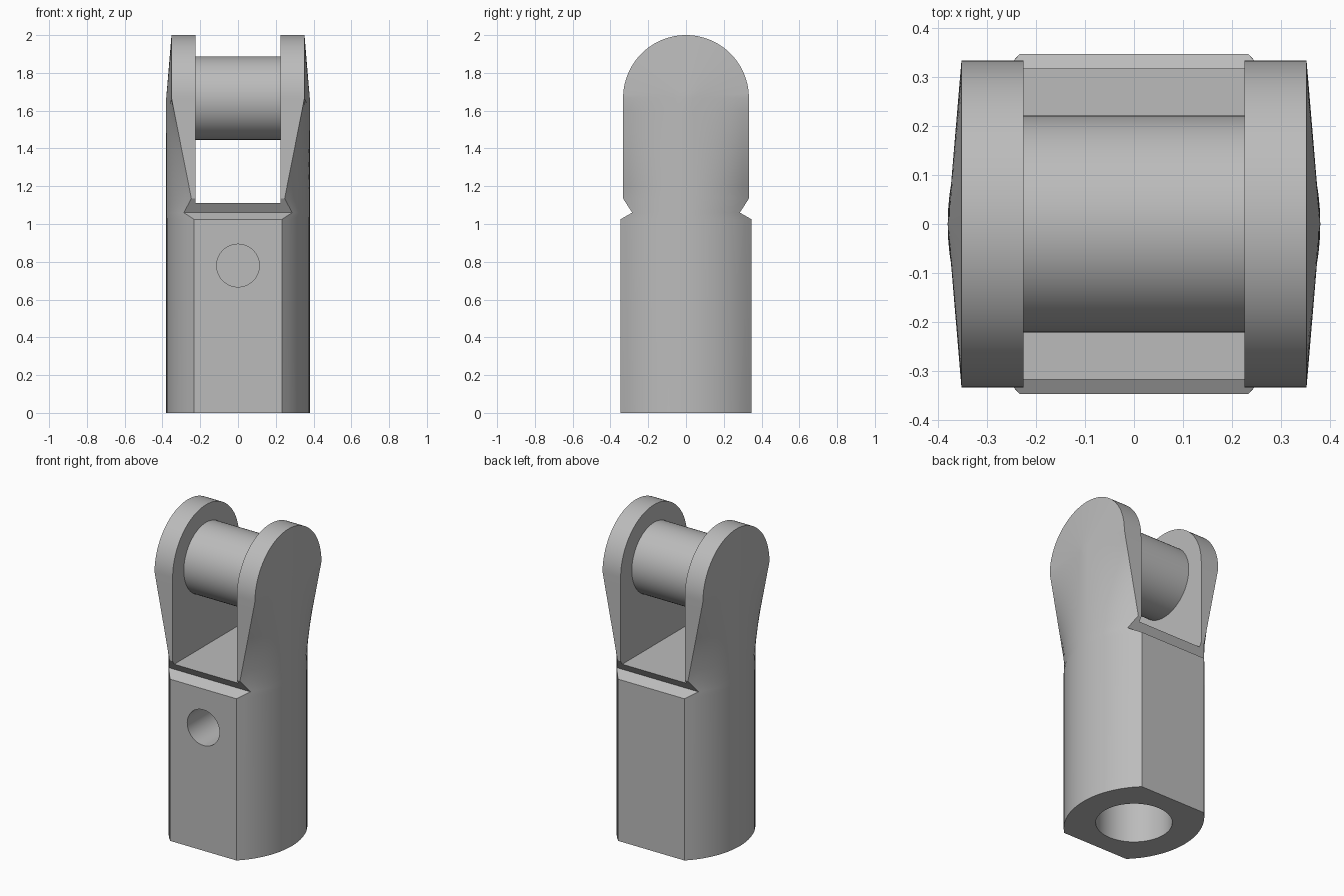
import bpy, bmesh
from math import sin, cos, pi, hypot, sqrt, radians

cube = bpy.data.objects.get("Cube")
if cube:
    bpy.data.objects.remove(cube, do_unlink=True)

steel = bpy.data.materials.new("plain grey")
steel.use_nodes = True
steel.diffuse_color = (0.5, 0.5, 0.5, 1)
steel.node_tree.nodes["Principled BSDF"].inputs["Base Color"].default_value = (0.5, 0.5, 0.5, 1)

PIN_Z, CHEEK_R, SHOULDER_Z = 1.667, 0.333, 1.135
BODY_Y, GROOVE_Y, GAP = 0.347, 0.285, 0.225
COLUMNS = 20


def finish(obj):
    """Colour the part and smooth its curved faces."""
    obj.data.materials.clear()
    obj.data.materials.append(steel)
    bpy.ops.object.select_all(action="DESELECT")
    obj.select_set(True)
    bpy.context.view_layer.objects.active = obj
    bpy.ops.object.shade_smooth_by_angle(angle=radians(25))


def cylinder(name, radius, depth, location, rotation=(0, 0, 0)):
    bpy.ops.mesh.primitive_cylinder_add(vertices=64, radius=radius, depth=depth,
                                        location=location, rotation=rotation)
    bpy.context.object.name = name
    return bpy.context.object


def cut(target, cutter):
    """Subtract the cutter, then delete it."""
    mod = target.modifiers.new("cut", "BOOLEAN")
    mod.operation, mod.solver, mod.object = "DIFFERENCE", "EXACT", cutter
    cutter.hide_render = True
    bpy.ops.object.select_all(action="DESELECT")
    target.select_set(True)
    bpy.context.view_layer.objects.active = target
    bpy.ops.object.modifier_apply(modifier=mod.name)
    bpy.data.objects.remove(cutter, do_unlink=True)


def arc_x(y):
    """Bulged side of the shank."""
    return sqrt(0.483 ** 2 - y * y) - 0.103


def cone_x(y, z):
    """Shallow cone on the outside of each cheek."""
    return 0.38 - 0.028 * hypot(y, z - PIN_Z) / CHEEK_R


# Levels of the fork: height, half width, blend from bulged side to cone
levels = [(0, BODY_Y, 0), (1.025, BODY_Y, 0), (1.06, GROOVE_Y, 0)]
for i in range(9):
    t = i / 8
    levels.append((SHOULDER_Z + (PIN_Z - SHOULDER_Z) * t, CHEEK_R, t))
for i in range(1, 29):
    a = pi / 2 * i / 28
    levels.append((PIN_Z + CHEEK_R * sin(a), CHEEK_R * cos(a), 1))

# Loft both bulged sides together into one closed solid
bm = bmesh.new()
rings = []
for z, half, blend in levels:
    side = []
    for j in range(COLUMNS + 1):
        y = half * (2 * j / COLUMNS - 1)
        # the blended zone meets the cone's straight rim at the pin height
        outer = cone_x(y, max(z, PIN_Z))
        side.append((arc_x(y) * (1 - blend) + outer * blend, y))
    outline = side + [(-x, y) for x, y in reversed(side)]
    rings.append([bm.verts.new((x, y, z)) for x, y in outline])
count = len(rings[0])
for low, high in zip(rings, rings[1:]):
    for j in range(count):
        k = (j + 1) % count
        bm.faces.new((low[j], low[k], high[k], high[j]))
bm.faces.new(list(reversed(rings[0])))
bmesh.ops.remove_doubles(bm, verts=bm.verts, dist=1e-5)
bmesh.ops.recalc_face_normals(bm, faces=bm.faces)
mesh = bpy.data.meshes.new("fork_body")
bm.to_mesh(mesh)
bm.free()
fork = bpy.data.objects.new("fork_body", mesh)
bpy.context.collection.objects.link(fork)

# Slot between the cheeks
bpy.ops.mesh.primitive_cube_add(size=1, location=(0, 0, 1.61))
slot = bpy.context.object
slot.scale = (2 * GAP, 1, 1)
cut(fork, slot)

# Bore in the bottom and blind hole in the front
cut(fork, cylinder("bore_cutter", 0.22, 1.2, (0, 0, 0)))
cut(fork, cylinder("hole_cutter", 0.113, 0.7, (0, -0.36, 0.78), (pi / 2, 0, 0)))
finish(fork)

# Cross pin between the cheeks
finish(cylinder("cross_pin", 0.221, 2 * GAP, (0, 0, PIN_Z), (0, pi / 2, 0)))
